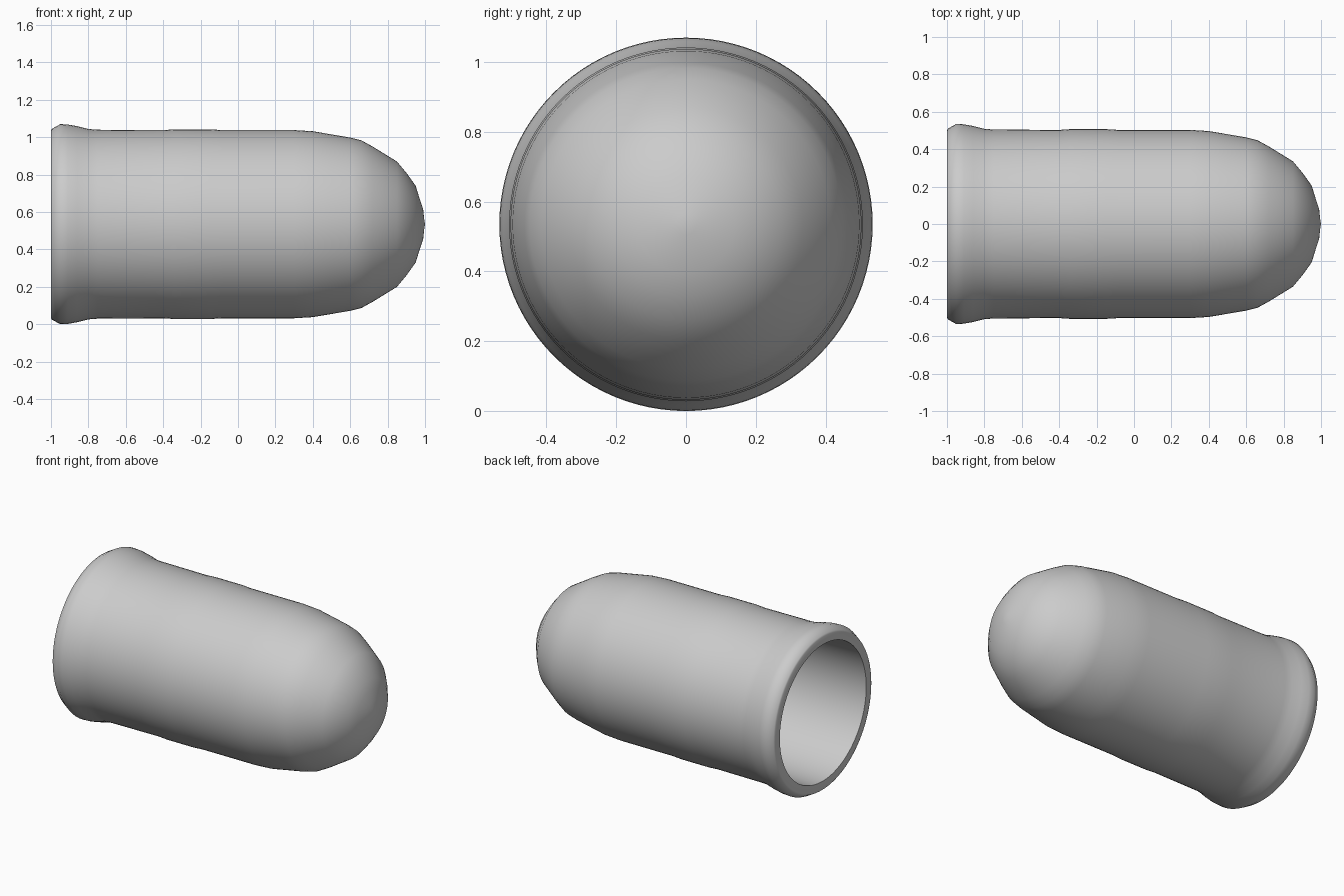
import bpy, bmesh, math
from mathutils import Matrix, Vector

cube = bpy.data.objects.get("Cube")
if cube:
    bpy.data.objects.remove(cube, do_unlink=True)

CENTRE_Z = 0.535
SEGMENTS = 96

grey = bpy.data.materials.new("plain grey")
grey.use_nodes = True
colour = (0.6, 0.6, 0.6, 1)
grey.diffuse_color = colour
grey.node_tree.nodes["Principled BSDF"].inputs["Base Color"].default_value = colour

# Outer wall from flared rim to domed tip, as (x, radius)
outer = [(-1, .5), (-.995, .51), (-.95, .535), (-.91, .533), (-.86, .524),
         (-.8, .509), (-.75, .505), (-.4, .503), (-.34, .507), (-.15, .507),
         (-.08, .503), (.3, .503), (.4, .497), (.5, .48), (.6, .463),
         (.66, .448), (.72, .415), (.85, .335), (.9, .275), (.95, .205),
         (.97, .14), (.99, .08), (.995, .03), (1, 0)]
# Cavity from closed end back to the opening
inner = [(.93, 0), (.92, .08), (.89, .17), (.84, .24), (.79, .29),
         (.68, .37), (.6, .4), (.4, .436), (.2, .445), (-.8, .447), (-1, .45)]


def lathe(name, profile):
    """Spin an (x, radius) profile around the long axis."""
    bm = bmesh.new()
    verts = [bm.verts.new((x, 0, r)) for x, r in profile]
    edges = [bm.edges.new(pair) for pair in zip(verts, verts[1:])]
    bmesh.ops.spin(bm, geom=verts + edges, cent=(0, 0, 0), axis=(1, 0, 0),
                   angle=math.tau, steps=SEGMENTS)
    bmesh.ops.remove_doubles(bm, verts=bm.verts, dist=0.0005)
    bmesh.ops.recalc_face_normals(bm, faces=bm.faces)
    bmesh.ops.transform(bm, matrix=Matrix.Translation(Vector((0, 0, CENTRE_Z))),
                        verts=bm.verts)
    mesh = bpy.data.meshes.new(name)
    bm.to_mesh(mesh)
    bm.free()
    mesh.materials.append(grey)
    obj = bpy.data.objects.new(name, mesh)
    bpy.context.collection.objects.link(obj)
    bpy.ops.object.select_all(action="DESELECT")
    obj.select_set(True)
    bpy.context.view_layer.objects.active = obj
    bpy.ops.object.shade_smooth_by_angle(angle=math.radians(35))
    return obj


# Hollow shell, with the flat rim closing the profile
lathe("hollow_shell", outer + inner + outer[:1])
